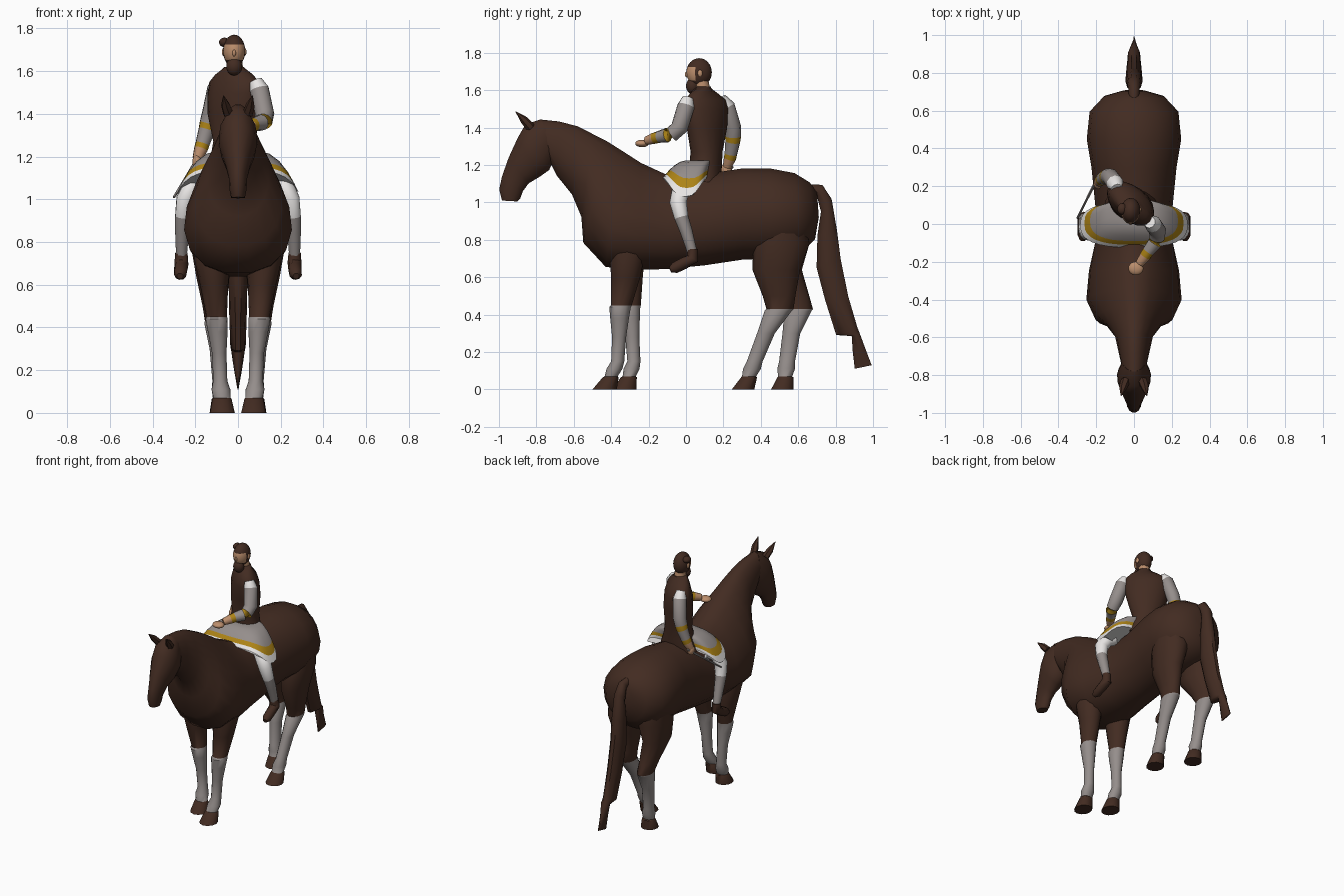
import bpy, math
from mathutils import Vector

cube = bpy.data.objects.get("Cube")
if cube:
    bpy.data.objects.remove(cube, do_unlink=True)


def material(name, r, g, b):
    m = bpy.data.materials.new(name)
    m.use_nodes = True
    m.diffuse_color = (r, g, b, 1)
    bsdf = m.node_tree.nodes["Principled BSDF"]
    bsdf.inputs["Base Color"].default_value = (r, g, b, 1)
    bsdf.inputs["Roughness"].default_value = 0.9
    return m


brown = material("dark brown", 0.055, 0.0245, 0.0155)
grey = material("cloth grey", 0.30, 0.27, 0.26)
white = material("white", 0.8, 0.78, 0.77)
gold = material("gold trim", 0.42, 0.23, 0.008)
skin_tone = material("skin", 0.5, 0.27, 0.15)


def finish(ob, angle=45):
    bpy.ops.object.select_all(action='DESELECT')
    ob.select_set(True)
    bpy.context.view_layer.objects.active = ob
    bpy.ops.object.shade_smooth_by_angle(angle=math.radians(angle))
    return ob


def skin(name, rings, colours):
    """Join point rings; one colour per band, the last one repeats."""
    n = len(rings[0])
    verts = [p for ring in rings for p in ring]
    faces, bands = [], []
    for i in range(len(rings) - 1):
        for j in range(n):
            k = (j + 1) % n
            faces.append((i*n + j, i*n + k, (i+1)*n + k, (i+1)*n + j))
            bands.append(i)
    faces += [tuple(range(n))[::-1], tuple(range(len(verts) - n, len(verts)))]
    bands += [0, len(rings) - 2]
    me = bpy.data.meshes.new(name)
    me.from_pydata(verts, [], faces)
    used = list(dict.fromkeys(colours))
    for m in used:
        me.materials.append(m)
    for p, b in zip(me.polygons, bands):
        p.material_index = used.index(colours[min(b, len(colours) - 1)])
    ob = bpy.data.objects.new(name, me)
    bpy.context.collection.objects.link(ob)
    bpy.context.view_layer.objects.active = ob
    bpy.ops.object.select_all(action='DESELECT')
    ob.select_set(True)
    bpy.ops.object.mode_set(mode='EDIT')
    bpy.ops.mesh.select_all(action='SELECT')
    bpy.ops.mesh.normals_make_consistent(inside=False)
    bpy.ops.object.mode_set(mode='OBJECT')
    return finish(ob)


def ring(centre, u, v, n, pear=0):
    angles = [2*math.pi*i/n for i in range(n)]
    return [centre + u*math.cos(a)*(1 - pear*math.sin(a)) + v*math.sin(a) for a in angles]


def loft(name, rows, colours, n=14):
    """Rows: two opposite edge points in the side plane, x centre, half width, pear shape."""
    rings = []
    for y1, z1, y2, z2, x, w, *pear in rows:
        a, b = Vector((x, y1, z1)), Vector((x, y2, z2))
        rings.append(ring((a + b)/2, Vector((w, 0, 0)), (a - b)/2, n, *pear))
    return skin(name, rings, colours)


def tube(name, pts, colours, n=10):
    """Round limb through (x, y, z, radius) points."""
    c = [Vector(p[:3]) for p in pts]
    rings = []
    for i, p in enumerate(pts):
        d = (c[min(i + 1, len(c) - 1)] - c[max(i - 1, 0)]).normalized()
        u = d.cross(Vector((0.3, 1, 0.2))).normalized()
        rings.append(ring(c[i], u*p[3], d.cross(u)*p[3], n))
    return skin(name, rings, colours)


# Horse trunk and neck
loft("horse_body", [
    (.70, 1.06, .71, .92, 0, .06), (.66, 1.11, .69, .80, 0, .16),
    (.58, 1.16, .61, .72, 0, .235), (.45, 1.185, .45, .69, 0, .25),
    (.30, 1.185, .30, .69, 0, .225), (.10, 1.155, .10, .66, 0, .205, .08),
    (-.10, 1.15, -.10, .64, 0, .205, .2), (-.24, 1.215, -.25, .635, 0, .23, .3),
    (-.34, 1.28, -.43, .65, 0, .24, .35), (-.42, 1.33, -.55, .78, 0, .195, .32),
    (-.50, 1.37, -.56, .92, 0, .143, .2), (-.58, 1.41, -.61, 1.04, 0, .1, .1),
    (-.68, 1.435, -.69, 1.14, 0, .08), (-.78, 1.445, -.73, 1.22, 0, .065)], [brown], 18)

# Horse head
loft("horse_head", [
    (-.78, 1.445, -.68, 1.28, 0, .06), (-.86, 1.42, -.73, 1.17, 0, .09),
    (-.90, 1.35, -.78, 1.135, 0, .086), (-.95, 1.24, -.84, 1.10, 0, .06),
    (-.985, 1.14, -.87, 1.06, 0, .043), (-1.0, 1.07, -.885, 1.02, 0, .04),
    (-.985, 1.01, -.90, 1.005, 0, .032)], [brown])

# Tail
loft("horse_tail", [
    (.64, 1.10, .64, 1.05, 0, .025), (.73, 1.095, .70, 1.03, 0, .03),
    (.78, 1.02, .72, .95, 0, .038), (.81, .85, .70, .82, 0, .045),
    (.83, .70, .695, .65, 0, .045), (.87, .50, .74, .48, 0, .042),
    (.92, .33, .80, .29, 0, .036), (.93, .30, .885, .285, 0, .032),
    (.96, .22, .89, .2, 0, .02), (.995, .13, .90, .11, 0, .004)], [brown], 10)

# Horse legs: (front y, back y, z, x, half width)
fore = [(-.41, -.23, .85, .11, .07), (-.41, -.22, .72, .12, .085), (-.40, -.245, .6, .112, .066),
        (-.40, -.29, .45, .1, .048), (-.41, -.295, .44, .1, .052), (-.405, -.305, .38, .095, .046),
        (-.395, -.32, .28, .088, .034), (-.40, -.33, .15, .083, .033), (-.425, -.34, .11, .08, .044),
        (-.435, -.365, .07, .075, .04), (-.445, -.36, .065, .075, .045), (-.5, -.37, 0, .073, .058)]
hind = [(.42, .62, .95, .12, .09), (.36, .66, .78, .12, .1), (.355, .61, .64, .118, .078),
        (.41, .585, .5, .11, .056), (.43, .575, .43, .105, .05), (.42, .565, .42, .105, .053),
        (.38, .475, .3, .095, .038), (.325, .41, .15, .085, .035), (.305, .40, .11, .08, .043),
        (.30, .375, .07, .078, .04), (.295, .38, .065, .078, .045), (.245, .365, 0, .075, .058)]


def horse_leg(name, rows, side, step, first_sock):
    shaped = []
    for front, back, z, x, w in rows:
        s = step*max(0, min(1 - z/.85, 2.2*(.66 - z)))
        shaped.append((front + s, z, back + s, z, side*x, w))
    colours = [brown]*first_sock + [grey]*(9 - first_sock) + [brown]
    loft(name, shaped, colours, 12)


for side, label, fore_step, hind_step in ((1, "left", 0, 0), (-1, "right", .105, .21)):
    horse_leg("front_leg_" + label, fore, side, fore_step, 3)
    horse_leg("hind_leg_" + label, hind, side, hind_step, 4)
    # Ears
    tube("horse_ear_" + label, [(side*.045, -.83, 1.40, .025), (side*.058, -.865, 1.44, .022),
                                (side*.068, -.91, 1.485, .002)], [brown], 6)
    # Rider legs and boots
    tube("rider_leg_" + label, [
        (side*.17, .01, 1.08, .05), (side*.215, -.03, 1.06, .05), (side*.245, -.042, 1.0, .046),
        (side*.258, -.025, .92, .038), (side*.262, 0, .85, .034), (side*.265, .035, .73, .026)],
        [white, white, white, grey])
    tube("rider_boot_" + label, [
        (side*.265, .035, .75, .03), (side*.265, .035, .70, .034), (side*.267, -.01, .675, .032),
        (side*.27, -.06, .65, .03), (side*.272, -.085, .64, .015)], [brown])

# Rider torso, turned at the shoulders: (y, z, half width, half depth, turn)
torso = [(.1, 1.11, .14, .085, 0), (.105, 1.2, .112, .088, -10), (.11, 1.27, .1, .083, -20),
         (.112, 1.4, .138, .09, -35), (.108, 1.5, .148, .088, -42), (.105, 1.55, .142, .073, -42),
         (.095, 1.585, .1, .055, -35), (.09, 1.62, .045, .042, 0)]
rings = []
for y, z, a, b, turn in torso:
    t = math.radians(turn)
    rings.append(ring(Vector((-.018, y, z)), Vector((a*math.cos(t), a*math.sin(t), 0)),
                      Vector((-b*math.sin(t), b*math.cos(t), 0)), 16))
skin("rider_torso", rings, [brown])

# Arms with gold bands
sleeve = [white, grey, grey, gold, grey, gold, skin_tone]
tube("rider_arm_left", [
    (.083, .01, 1.555, .032), (.1, 0, 1.515, .046), (.125, -.035, 1.4, .046), (.12, -.075, 1.365, .042),
    (.11, -.1, 1.36, .039), (.075, -.145, 1.35, .032), (.06, -.17, 1.343, .031),
    (.03, -.21, 1.33, .023)], sleeve)
tube("rider_arm_right", [
    (-.09, .185, 1.555, .032), (-.1, .215, 1.515, .046), (-.125, .25, 1.4, .045), (-.138, .252, 1.355, .043),
    (-.146, .25, 1.325, .04), (-.166, .24, 1.26, .034), (-.174, .235, 1.235, .033),
    (-.19, .22, 1.19, .024)], sleeve)


def squared(v):
    return math.copysign(abs(v)**.75, v)


# Skirt draped over the thighs, dipping at both sides
skirt = []
for t in (0, .25, .5, .72, .88, 1):
    pts = []
    for i in range(32):
        c, s = math.cos(2*math.pi*i/32), math.sin(2*math.pi*i/32)
        pts.append(Vector(((.1 + .185*t)*squared(c), .07 - .075*t + (.07 + .05*t)*squared(s),
                           1.225 - .095*t**1.8 - .1*t**2.5*c**4)))
    skirt.append(pts)
skin("rider_skirt", skirt, [grey, grey, grey, gold, white])

# Scabbard behind the right hip
tube("scabbard", [(-.19, .25, 1.19, .008), (-.3, .03, 1.01, .006)], [grey], 6)

# Rider neck
tube("rider_neck", [(-.01, .095, 1.57, .04), (-.018, .08, 1.66, .038)], [skin_tone])


def ball(name, centre, size, colours, rule=lambda p: 0):
    bpy.ops.mesh.primitive_uv_sphere_add(segments=20, ring_count=16, radius=1, location=centre)
    ob = bpy.context.object
    ob.name = name
    for v in ob.data.vertices:
        v.co = [c*s for c, s in zip(v.co, size)]
    for m in colours:
        ob.data.materials.append(m)
    for p in ob.data.polygons:
        p.material_index = rule(p.center + Vector(centre))
    return finish(ob, 60)


# Hands, head, beard, hair and ears
ball("rider_hand_left", (.01, -.235, 1.315), (.04, .036, .02), [skin_tone])
ball("rider_hand_right", (-.192, .215, 1.175), (.022, .03, .034), [skin_tone])
ball("rider_head", (-.018, .07, 1.695), (.052, .068, .076), [brown, skin_tone],
     lambda p: 1 if p.y < .055 and 1.65 < p.z < 1.73 else 0)
ball("rider_beard", (-.018, .034, 1.622), (.037, .034, .042), [brown])
ball("rider_nose", (-.018, .004, 1.685), (.008, .01, .016), [skin_tone])
ball("hair_knot", (-.063, .08, 1.735), (.026, .03, .022), [brown])
for s in (-1, 1):
    ball("rider_ear", (-.018 + s*.05, .075, 1.69), (.008, .013, .018), [skin_tone])
